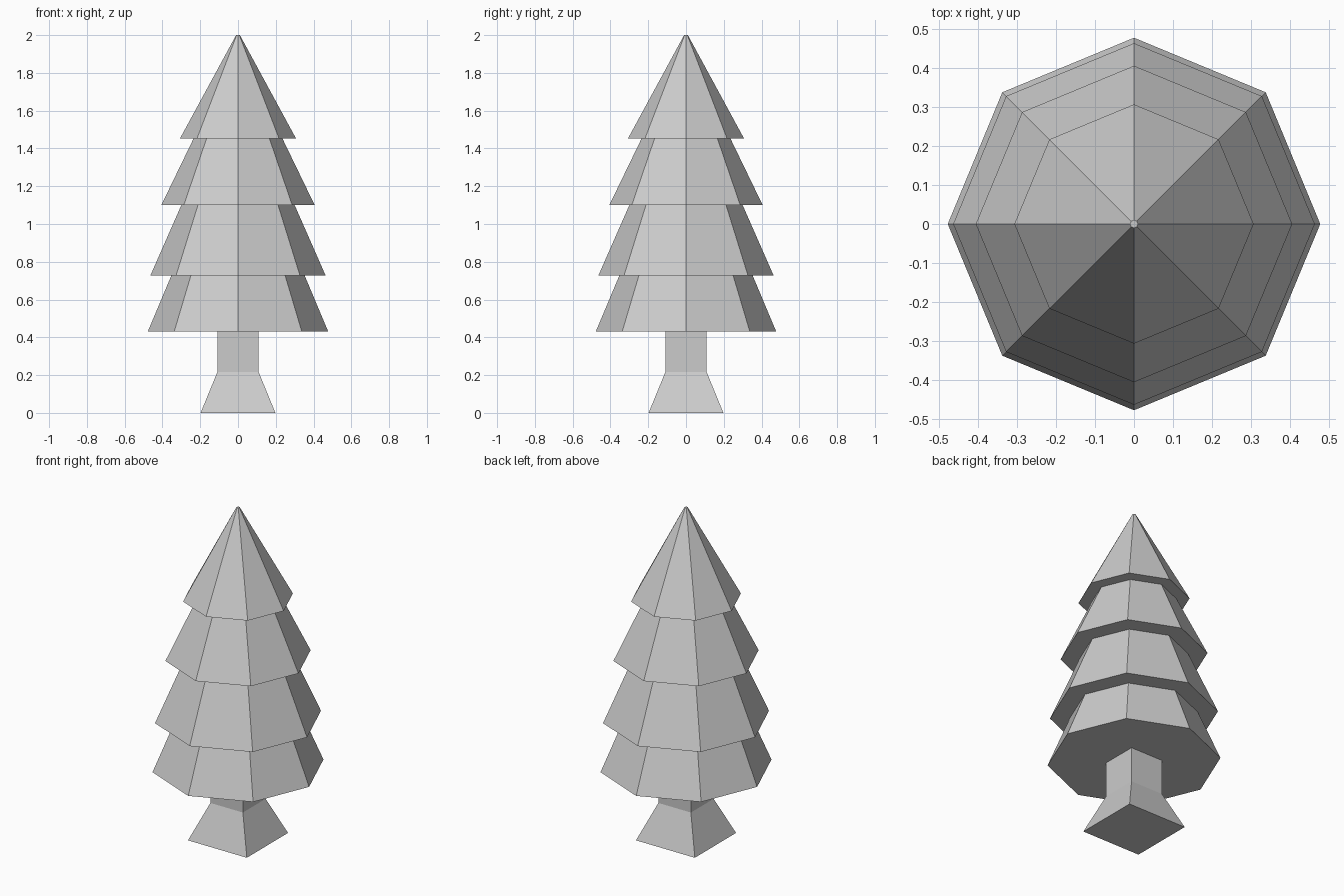
import bpy, bmesh
from math import cos, sin, tau

if "Cube" in bpy.data.objects:
    bpy.data.objects.remove(bpy.data.objects["Cube"])


def lathe(name, profile, sides, turn=0.0):
    """Flat-faced solid from (radius, height) rings, capped at both ends."""
    bm = bmesh.new()
    rings = [[bm.verts.new((r * cos(turn + tau * i / sides),
                            r * sin(turn + tau * i / sides), z))
              for i in range(sides)] for r, z in profile]
    for low, high in zip(rings, rings[1:]):
        for i in range(sides):
            j = (i + 1) % sides
            bm.faces.new((low[i], low[j], high[j], high[i]))
    bm.faces.new(rings[0][::-1])
    bm.faces.new(rings[-1])
    bmesh.ops.recalc_face_normals(bm, faces=bm.faces)
    mesh = bpy.data.meshes.new(name)
    bm.to_mesh(mesh)
    bm.free()
    obj = bpy.data.objects.new(name, mesh)
    bpy.context.collection.objects.link(obj)
    return obj


# Square trunk with a flared foot
root2 = 2 ** 0.5
lathe("trunk", [(0.198 * root2, 0), (0.109 * root2, 0.217),
                (0.109 * root2, 0.43)], 4, tau / 8)

# Eight-sided foliage: four stepped tiers with flat undersides
lathe("foliage", [(0.478, 0.43), (0.353, 0.727),
                  (0.464, 0.727), (0.30, 1.10),
                  (0.406, 1.10), (0.235, 1.453),
                  (0.307, 1.453), (0.01, 2.0)], 8)
